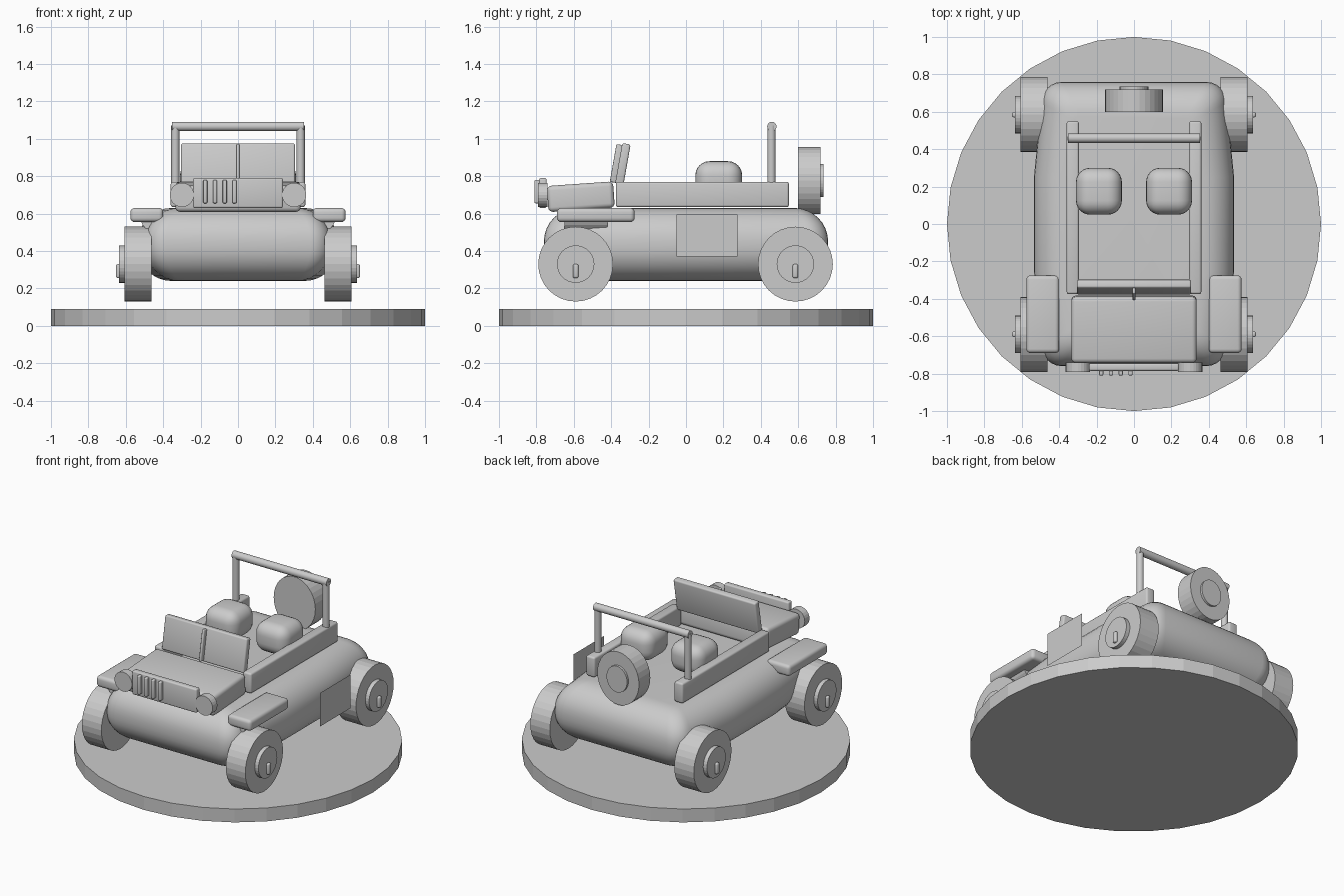
import bpy, bmesh
from math import sin, cos, pi, radians

old = bpy.data.objects.get("Cube")
if old:
    bpy.data.objects.remove(old, do_unlink=True)

# Single plain grey finish
grey = bpy.data.materials.new("plain_grey")
grey.use_nodes = True
COLOUR = (0.6, 0.6, 0.6, 1)
grey.diffuse_color = COLOUR
grey.node_tree.nodes["Principled BSDF"].inputs["Base Color"].default_value = COLOUR


def finish(name, bm, smooth=False):
    bmesh.ops.recalc_face_normals(bm, faces=bm.faces)
    mesh = bpy.data.meshes.new(name)
    bm.to_mesh(mesh)
    bm.free()
    mesh.materials.append(grey)
    ob = bpy.data.objects.new(name, mesh)
    bpy.context.collection.objects.link(ob)
    if smooth:
        bpy.ops.object.select_all(action='DESELECT')
        ob.select_set(True)
        bpy.context.view_layer.objects.active = ob
        bpy.ops.object.shade_smooth_by_angle(angle=radians(35))
    return ob


def box(name, x, y, z, bevel=0, segments=4, tilt=0):
    """Box from (min, max) ranges, rounded and tilted about its own x axis."""
    bm = bmesh.new()
    bmesh.ops.create_cube(bm, size=1)
    for v in bm.verts:
        v.co.x *= x[1] - x[0]
        v.co.y *= y[1] - y[0]
        v.co.z *= z[1] - z[0]
    if bevel:
        bmesh.ops.bevel(bm, geom=bm.edges[:], offset=bevel, segments=segments,
                        profile=0.5, affect='EDGES', clamp_overlap=True)
    ob = finish(name, bm, bevel > 0)
    ob.location = (sum(x) / 2, sum(y) / 2, sum(z) / 2)
    ob.rotation_euler.x = radians(tilt)
    return ob


def cylinder(name, centre, radius, depth, axis='z', sides=32, smooth=False):
    bm = bmesh.new()
    bmesh.ops.create_cone(bm, cap_ends=True, segments=sides, radius1=radius,
                          radius2=radius, depth=depth)
    ob = finish(name, bm, smooth)
    ob.location = centre
    ob.rotation_euler = {'x': (0, pi / 2, 0), 'y': (pi / 2, 0, 0), 'z': (0, 0, 0)}[axis]
    return ob


def outline(inset):
    """Plan outline of the hull: rounded corners, sides swelling in the middle."""
    radius = 0.11 * (1 - inset / 0.25)
    corner = []
    hx, hy = 0.495 - inset, 0.76 - inset
    for i in range(7):
        a = pi / 2 * i / 6
        corner.append((hx - radius + radius * cos(a), hy - radius + radius * sin(a)))
    quarter = [(0.535 - inset, 0.25)] + corner
    half = quarter + [(-px, py) for px, py in reversed(quarter)]
    return half + [(-px, -py) for px, py in half]


def hull():
    bm = bmesh.new()
    r, low, high = 0.18, 0.24, 0.63
    levels = []
    for i in range(9):
        a = pi / 2 * i / 8
        levels.append((r * (1 - sin(a)), low + r * (1 - cos(a))))
    levels += [(d, low + high - z) for d, z in reversed(levels)]
    rings = [[bm.verts.new((px, py, z)) for px, py in outline(d)] for d, z in levels]
    for a, b in zip(rings, rings[1:]):
        n = len(a)
        for i in range(n):
            j = (i + 1) % n
            bm.faces.new((a[i], a[j], b[j], b[i]))
    bm.faces.new(rings[0])
    bm.faces.new(rings[-1])
    finish("hull", bm, True)


# Display base and hull
cylinder("round_base", (0, 0, 0.045), 1, 0.09)
hull()

# Bonnet, grille and windscreen
box("bonnet", (-0.335, 0.335), (-0.74, -0.385), (0.62, 0.76), 0.025, tilt=4)
box("grille", (-0.24, 0.24), (-0.785, -0.745), (0.63, 0.79), 0.01, 3)
for i in range(4):
    x = -0.175 + i * 0.052
    box(f"grille_bar_{i + 1}", (x - 0.011, x + 0.011), (-0.81, -0.78), (0.655, 0.78), 0.006, 3)
box("windscreen", (-0.305, 0.305), (-0.36, -0.315), (0.755, 0.975), 0.01, 3, tilt=-10)
box("windscreen_divider", (-0.009, 0.009), (-0.39, -0.35), (0.765, 0.97), 0.007, 3, tilt=-10)

# Parts repeated on both sides
for side, s in (("left", 1), ("right", -1)):
    def span(a, b):
        return tuple(sorted((a * s, b * s)))

    box(f"{side}_tub_rail", span(0.295, 0.36), (-0.375, 0.55), (0.635, 0.77), 0.012, 3)
    box(f"{side}_fender", span(0.4, 0.575), (-0.69, -0.275), (0.555, 0.63), 0.022)
    box(f"{side}_seat", span(0.065, 0.31), (0.05, 0.3), (0.68, 0.88), 0.075, 6)
    cylinder(f"{side}_headlight", (0.3 * s, -0.765, 0.7), 0.065, 0.05, 'y', 24)
    cylinder(f"{side}_roll_bar_post", (0.335 * s, 0.457, 0.915), 0.022, 0.31, 'z', 16, True)

    # Wedge holding the fender
    bm = bmesh.new()
    ends = [[bm.verts.new((x * s, y, z)) for x, z in
             ((0.4, 0.56), (0.52, 0.56), (0.51, 0.54), (0.45, 0.47))] for y in (-0.65, -0.42)]
    for i in range(4):
        j = (i + 1) % 4
        bm.faces.new((ends[0][i], ends[0][j], ends[1][j], ends[1][i]))
    for end in ends:
        bm.faces.new(end)
    finish(f"{side}_fender_bracket", bm)

    # Wheels with hub and lug
    for place, y in (("front", -0.59), ("rear", 0.585)):
        name = f"{side}_{place}"
        cylinder(f"{name}_wheel", (0.535 * s, y, 0.33), 0.2, 0.145, 'x')
        cylinder(f"{name}_hub", (0.6 * s, y, 0.33), 0.1, 0.07, 'x')
        box(f"{name}_lug", span(0.62, 0.652), (y - 0.015, y + 0.015), (0.255, 0.33), 0.01, 3)

# Roll bar top
cylinder("roll_bar_top", (0, 0.459, 1.066), 0.025, 0.705, 'x', 16, True)

# Spare wheel, slightly narrow
for part, y, radius, depth in (("wheel", 0.66, 0.178, 0.12), ("hub", 0.715, 0.088, 0.04)):
    spare = cylinder(f"spare_{part}", (0, y, 0.777), radius, depth, 'y')
    spare.scale.x = 0.87

# Thin side panel on the left flank
bm = bmesh.new()
bm.faces.new([bm.verts.new((0.645, y, z)) for y, z in
              ((-0.05, 0.37), (0.275, 0.37), (0.275, 0.595), (-0.05, 0.595))])
finish("side_panel", bm)
